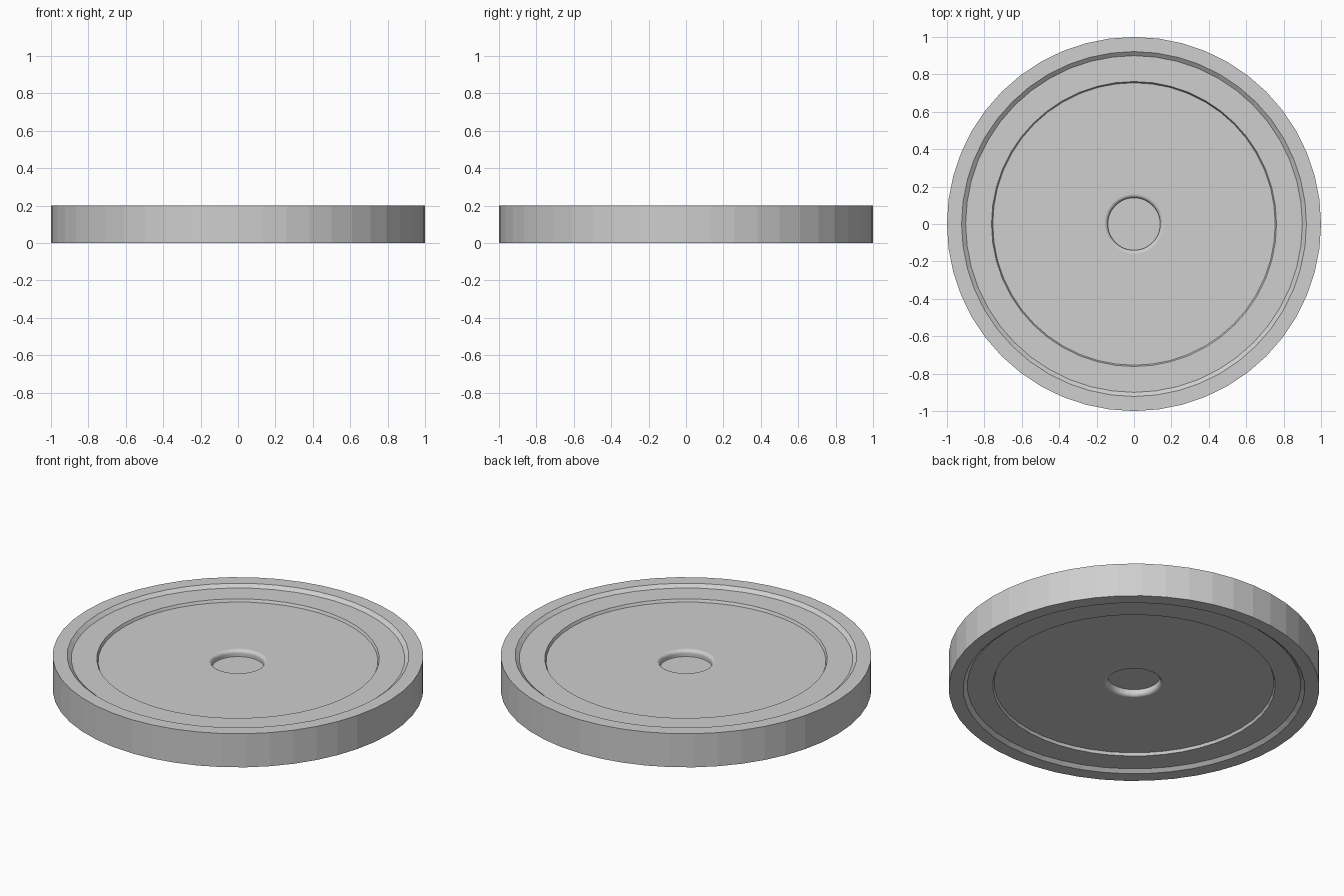
import bpy, bmesh, math

if "Cube" in bpy.data.objects:
    bpy.data.objects.remove(bpy.data.objects["Cube"])

SIDES = 48
THICK = 0.2

grey = bpy.data.materials.new("light_grey")
grey.diffuse_color = (0.62, 0.62, 0.62, 1)
grey.use_nodes = True
grey.node_tree.nodes["Principled BSDF"].inputs["Base Color"].default_value = grey.diffuse_color

# Half profile (radius, height), from the outer wall in to the hub floor
top = [(1.0, THICK), (0.922, THICK),         # flat rim
       (0.90, 0.182), (0.762, 0.182),        # sloped rim side, raised band
       (0.755, 0.166)]                       # shallow step to the web
# Rounded lip of the hub recess, then its wall
R, HUB = 0.02, 0.14
for i in range(6):
    a = math.radians(90 + 18 * i)
    top.append((HUB + R + R * math.cos(a), 0.166 - R + R * math.sin(a)))
top.append((HUB, 0.128))

# Same profile on the underside
bottom = [(r, THICK - z) for r, z in top]


def lathe(name, profile, mat):
    """Revolve an open profile around z and cap both ends."""
    bm = bmesh.new()
    rings = []
    for r, z in profile:
        rings.append([bm.verts.new((r * math.cos(math.tau * k / SIDES),
                                    r * math.sin(math.tau * k / SIDES), z))
                      for k in range(SIDES)])
    for a, b in zip(rings, rings[1:]):
        for k in range(SIDES):
            n = (k + 1) % SIDES
            bm.faces.new((a[k], a[n], b[n], b[k]))
    bm.faces.new(rings[0])
    bm.faces.new(rings[-1])
    bmesh.ops.recalc_face_normals(bm, faces=bm.faces[:])
    mesh = bpy.data.meshes.new(name)
    bm.to_mesh(mesh)
    bm.free()
    mesh.materials.append(mat)
    obj = bpy.data.objects.new(name, mesh)
    bpy.context.collection.objects.link(obj)
    return obj


# Whole disc: lower hub floor, out to the wall, back in to the upper hub floor
lathe("recessed_disc", bottom[::-1] + top, grey)
